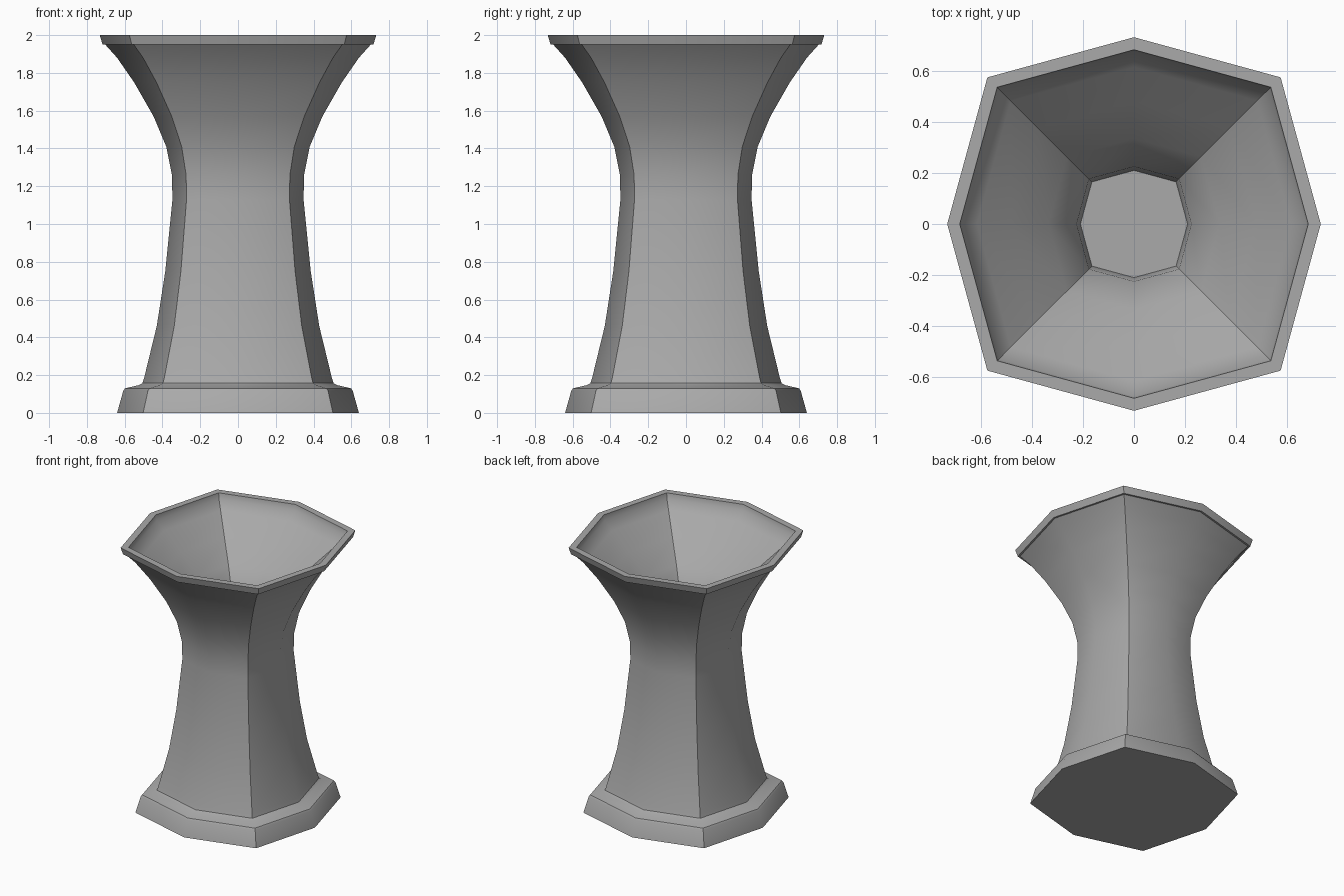
import bpy
import bmesh
from math import radians

cube = bpy.data.objects.get("Cube")
if cube:
    bpy.data.objects.remove(cube, do_unlink=True)

# One plain grey for the whole pedestal
stone = bpy.data.materials.new("stone_grey")
stone.use_nodes = True
GREY = (0.4, 0.4, 0.4, 1)
stone.diffuse_color = GREY
stone.node_tree.nodes["Principled BSDF"].inputs["Base Color"].default_value = GREY

# Eight-sided plan: a square whose side midpoints bulge outwards
CORNER = 0.785
PLAN = [(1, 0), (CORNER, CORNER), (0, 1), (-CORNER, CORNER),
        (-1, 0), (-CORNER, -CORNER), (0, -1), (CORNER, -CORNER)]

# Profiles as (radius at side midpoint, height)
foot = [(0.64, 0), (0.607, 0.118), (0.598, 0.13), (0.525, 0.147)]
shaft = [(0.506, 0.157), (0.497, 0.185), (0.43, 0.46), (0.385, 0.75),
         (0.347, 1.13), (0.35, 1.26), (0.38, 1.41), (0.447, 1.57),
         (0.55, 1.75), (0.64, 1.88), (0.703, 1.95)]
rim = [(0.717, 1.95), (0.732, 2.0), (0.683, 2.0), (0.676, 1.96)]
bowl = [(0.615, 1.9), (0.48, 1.77), (0.335, 1.63), (0.225, 1.49), (0.21, 1.35)]


def loft(name, profile):
    """Stack scaled plan rings along the profile and cap both ends."""
    bm = bmesh.new()
    rings = [[bm.verts.new((r * x, r * y, z)) for x, y in PLAN]
             for r, z in profile]
    n = len(PLAN)
    for low, high in zip(rings, rings[1:]):
        for i in range(n):
            j = (i + 1) % n
            bm.faces.new((low[i], low[j], high[j], high[i]))
    bm.faces.new(rings[0][::-1])
    bm.faces.new(rings[-1])
    bmesh.ops.recalc_face_normals(bm, faces=bm.faces)
    # Smooth shading with crisp corner edges
    for face in bm.faces:
        face.smooth = True
    for edge in bm.edges:
        edge.smooth = edge.calc_face_angle(0) < radians(36)
    mesh = bpy.data.meshes.new(name)
    bm.to_mesh(mesh)
    bm.free()
    mesh.materials.append(stone)
    obj = bpy.data.objects.new(name, mesh)
    bpy.context.collection.objects.link(obj)
    return obj


# Foot, shaft, rim and hollow bowl form one closed surface
loft("flared_pedestal", foot + shaft + rim + bowl)
